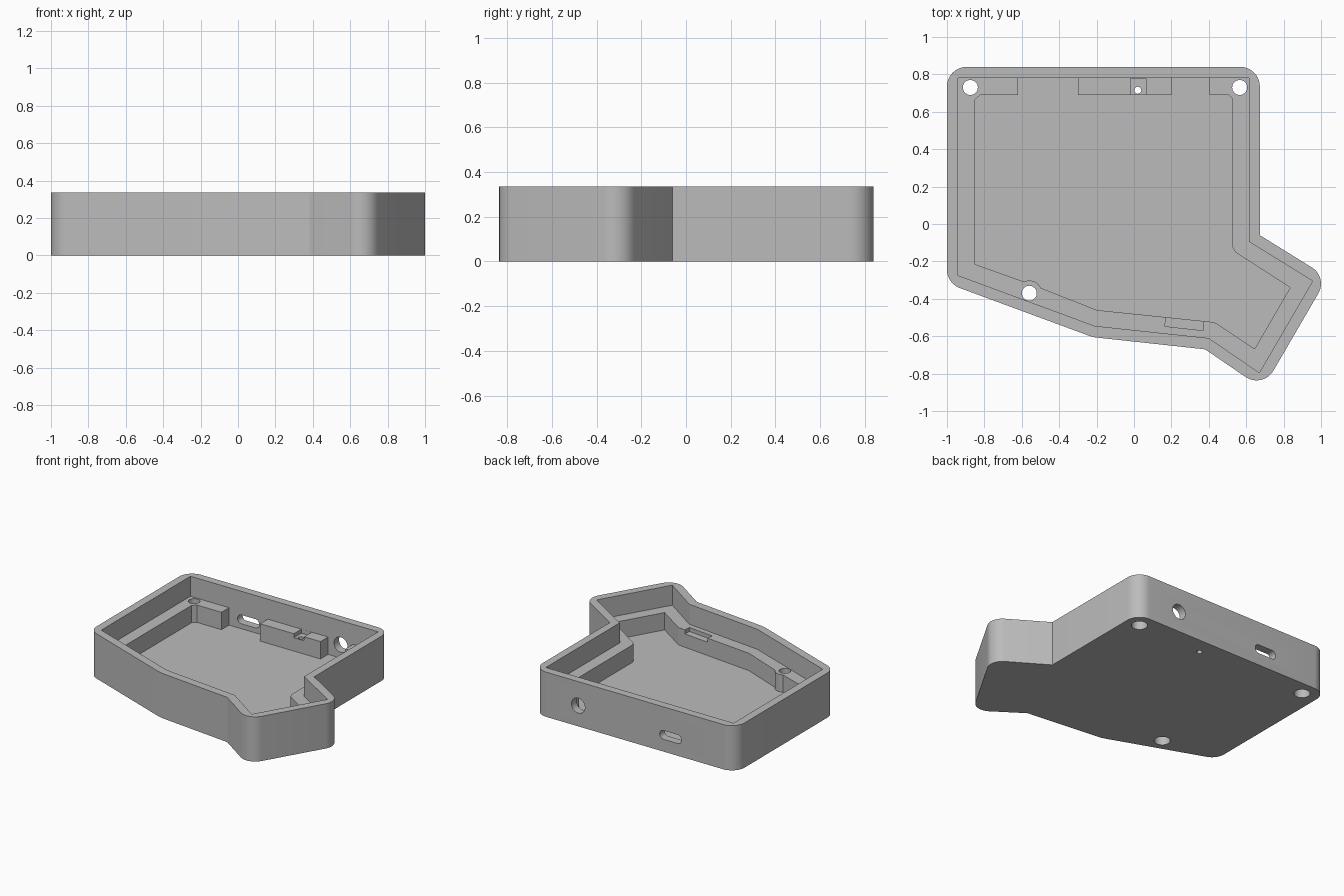
import bpy, bmesh, math
from mathutils import Vector

if "Cube" in bpy.data.objects:
    bpy.data.objects.remove(bpy.data.objects["Cube"])

HEIGHT, LEDGE, FLOOR = 0.335, 0.185, 0.055

grey = bpy.data.materials.new("plain_grey")
grey.diffuse_color = (0.5, 0.5, 0.5, 1)
grey.use_nodes = True
grey.node_tree.nodes["Principled BSDF"].inputs["Base Color"].default_value = grey.diffuse_color


def rounded(points, segments=10):
    """Polygon points (x, y[, radius]) with filleted corners."""
    out = []
    for i, p in enumerate(points):
        corner = Vector(p[:2])
        r = p[2] if len(p) > 2 else 0
        if not r:
            out.append(corner)
            continue
        a = (Vector(points[i - 1][:2]) - corner).normalized()
        b = (Vector(points[(i + 1) % len(points)][:2]) - corner).normalized()
        half = a.angle(b) / 2
        centre = corner + (a + b).normalized() * r / math.sin(half)
        start = corner + a * r / math.tan(half) - centre
        end = corner + b * r / math.tan(half) - centre
        t0 = math.atan2(start.y, start.x)
        sweep = math.atan2(start.x * end.y - start.y * end.x, start.dot(end))
        for k in range(segments + 1):
            t = t0 + sweep * k / segments
            out.append(centre + r * Vector((math.cos(t), math.sin(t))))
    return out


def prism(name, points, low, high, axis="Z"):
    """Extrude a profile along z, or along y with the profile drawn in x, z."""
    def place(p, h):
        return (p[0], p[1], h) if axis == "Z" else (p[0], h, p[1])
    bm = bmesh.new()
    bottom = [bm.verts.new(place(p, low)) for p in points]
    top = [bm.verts.new(place(p, high)) for p in points]
    bm.faces.new(bottom)
    bm.faces.new(top)
    n = len(points)
    for i in range(n):
        j = (i + 1) % n
        bm.faces.new((bottom[i], bottom[j], top[j], top[i]))
    bmesh.ops.recalc_face_normals(bm, faces=bm.faces)
    mesh = bpy.data.meshes.new(name)
    bm.to_mesh(mesh)
    bm.free()
    mesh.materials.append(grey)
    obj = bpy.data.objects.new(name, mesh)
    bpy.context.collection.objects.link(obj)
    return obj


def circle(x, y, r, n=32):
    return [(x + r * math.cos(2 * math.pi * k / n),
             y + r * math.sin(2 * math.pi * k / n)) for k in range(n)]


def cut(points, low, high, axis="Z"):
    cutter = prism("cutter", points, low, high, axis)
    cutter.hide_render = True
    mod = case.modifiers.new("cut", "BOOLEAN")
    mod.operation, mod.solver, mod.object = "DIFFERENCE", "EXACT", cutter
    bpy.ops.object.modifier_apply(modifier=mod.name)
    bpy.data.objects.remove(cutter)


# Outer shell
case = prism("keyboard_case", rounded([
    (-1, 0.84, 0.105), (0.673, 0.84, 0.105), (0.673, -0.06),
    (1.036, -0.285, 0.102), (0.689, -0.881, 0.104), (0.38, -0.67, 0.03),
    (-0.22, -0.605, 0.2), (-1, -0.317, 0.105)]), 0, HEIGHT)
bpy.context.view_layer.objects.active = case
case.select_set(True)

# Lower well, with connector notches in the back ledge and a screw boss in front
boss = [(-0.56 + 0.068 * math.cos(math.radians(a)),
         -0.37 + 0.068 * math.sin(math.radians(a))) for a in range(25, 116, 10)]
cut(rounded([
    (-0.85, 0.665), (-0.822, 0.69), (-0.62, 0.69), (-0.62, 0.78),
    (-0.30, 0.78), (-0.30, 0.69), (0.20, 0.69), (0.20, 0.78),
    (0.405, 0.78), (0.405, 0.69), (0.505, 0.69), (0.525, 0.67),
    (0.525, -0.14, 0.06), (0.835, -0.34), (0.645, -0.668),
    (0.43, -0.525, 0.04), (-0.2, -0.46)] + boss + [(-0.85, -0.215)]),
    FLOOR, 0.3)

# Upper cavity above the ledge
cut([(-0.94, 0.78), (0.615, 0.78), (0.615, -0.095), (0.955, -0.305),
     (0.67, -0.795), (0.4, -0.61), (-0.21, -0.545), (-0.94, -0.275)],
    LEDGE, HEIGHT + 0.1)

# Shallow recesses in the ledge: button seat at the back, clearance at the front
cut([(-0.02, 0.66), (0.065, 0.66), (0.065, 0.779), (-0.02, 0.779)],
    LEDGE - 0.03, 0.25)
cut([(0.165, -0.547), (0.368, -0.569), (0.378, -0.48), (0.175, -0.458)],
    LEDGE - 0.03, 0.25)

# Screw holes, wider from below
for x, y in ((-0.875, 0.73), (0.565, 0.73), (-0.56, -0.37)):
    cut(circle(x, y, 0.04), -0.1, 0.25)
    cut(circle(x, y, 0.055), -0.1, 0.09)

# Small button hole
cut(circle(0.02, 0.715, 0.019, 20), -0.1, 0.25)

# Round and slotted ports through the back wall
cut(circle(0.305, 0.155, 0.056), 0.74, 0.9, "Y")
cut(rounded([(-0.55, 0.092, 0.032), (-0.37, 0.092, 0.032),
             (-0.37, 0.158, 0.032), (-0.55, 0.158, 0.032)]), 0.74, 0.9, "Y")

bpy.ops.object.shade_smooth_by_angle(angle=math.radians(25))
